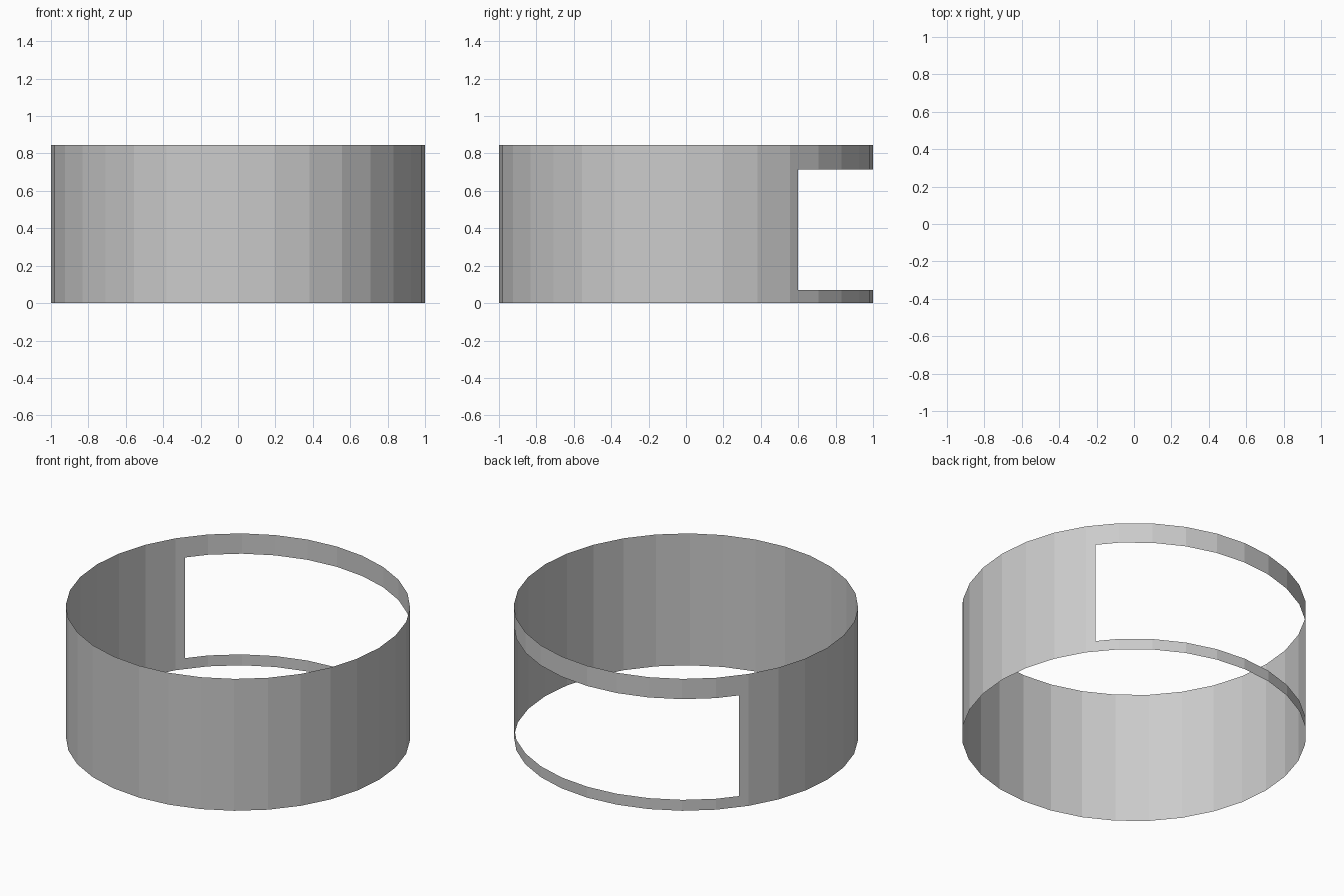
import bpy, bmesh

if "Cube" in bpy.data.objects:
    bpy.data.objects.remove(bpy.data.objects["Cube"])

HEIGHT = 0.845
SILL, LINTEL, CUT_Y = 0.07, 0.715, 0.6

# open 32-sided ring wall, single sheet
bm = bmesh.new()
bmesh.ops.create_cone(bm, cap_ends=False, segments=32, radius1=1, radius2=1, depth=HEIGHT)
bmesh.ops.translate(bm, verts=bm.verts, vec=(0, 0, HEIGHT / 2))


def slice_faces(faces, co, normal):
    edges = {e for f in faces for e in f.edges}
    verts = {v for f in faces for v in f.verts}
    bmesh.ops.bisect_plane(bm, geom=list(verts) + list(edges) + list(faces),
                           plane_co=co, plane_no=normal, dist=1e-5)


# wide window at the back
slice_faces(bm.faces[:], (0, CUT_Y, 0), (0, 1, 0))
for z in (SILL, LINTEL):
    back = [f for f in bm.faces if f.calc_center_median().y > CUT_Y]
    slice_faces(back, (0, 0, z), (0, 0, 1))
opening = [f for f in bm.faces
           if f.calc_center_median().y > CUT_Y and SILL < f.calc_center_median().z < LINTEL]
bmesh.ops.delete(bm, geom=opening, context='FACES')

mesh = bpy.data.meshes.new("ring_wall")
bm.to_mesh(mesh)
bm.free()
bpy.context.collection.objects.link(bpy.data.objects.new("ring_wall", mesh))
